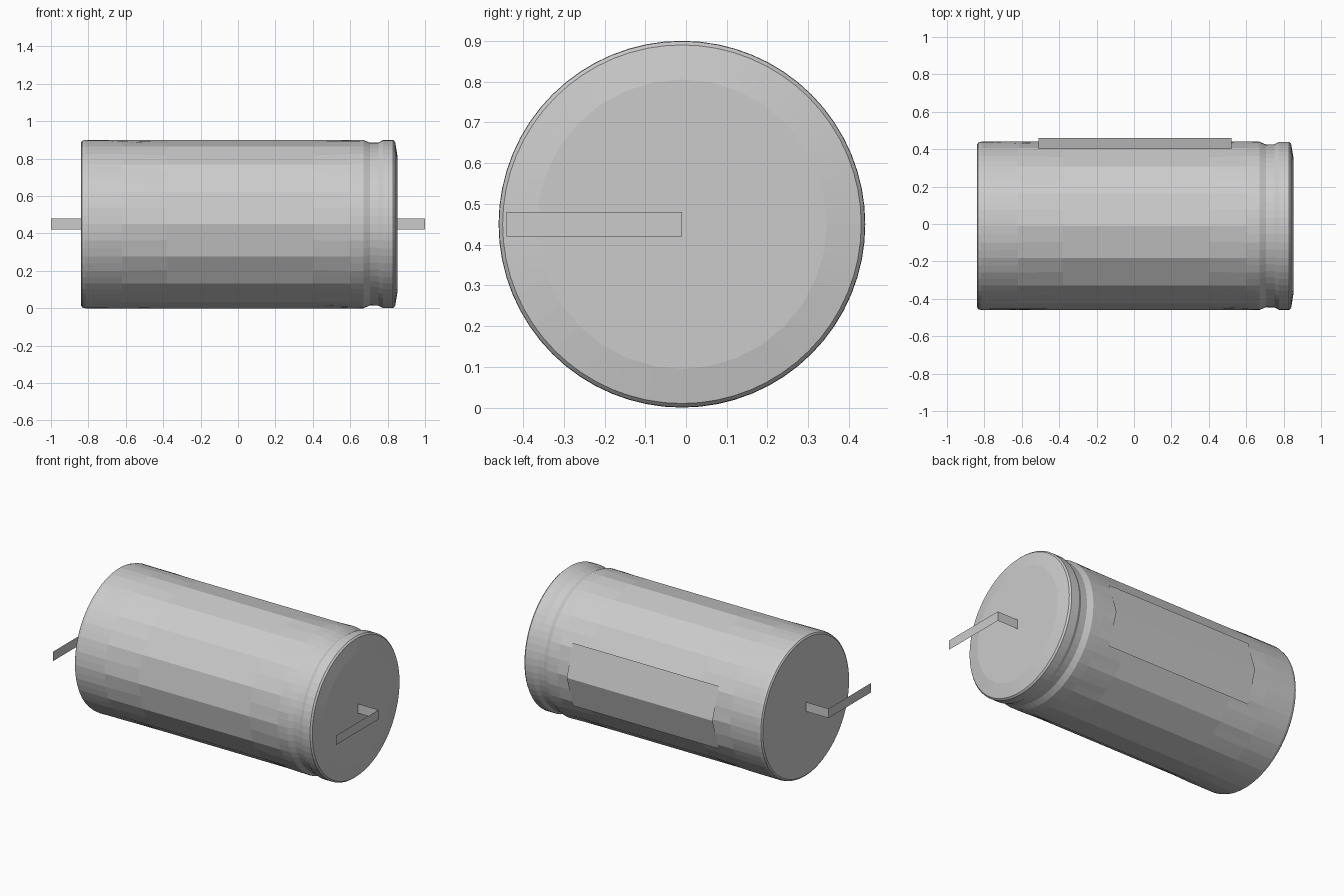
import bpy, bmesh, math

cube = bpy.data.objects.get("Cube")
if cube:
    bpy.data.objects.remove(cube, do_unlink=True)

grey = bpy.data.materials.new("plain grey")
grey.use_nodes = True
colour = (0.6, 0.6, 0.6, 1)
grey.diffuse_color = colour
grey.node_tree.nodes["Principled BSDF"].inputs["Base Color"].default_value = colour

CENTRE_Y, CENTRE_Z = -0.01, 0.45
STEPS = 64


def finish(name, bm):
    bmesh.ops.recalc_face_normals(bm, faces=bm.faces)
    mesh = bpy.data.meshes.new(name)
    bm.to_mesh(mesh)
    bm.free()
    mesh.materials.append(grey)
    obj = bpy.data.objects.new(name, mesh)
    bpy.context.collection.objects.link(obj)
    return obj


def ring(bm, x, radius, sides):
    """Ring of STEPS points lying on a regular polygon with the given sides."""
    verts = []
    wedge = 2 * math.pi / sides
    for i in range(STEPS):
        a = 2 * math.pi * i / STEPS
        r = radius * math.cos(wedge / 2) / math.cos(a % wedge - wedge / 2)
        verts.append(bm.verts.new((x, CENTRE_Y + r * math.cos(a), CENTRE_Z + r * math.sin(a))))
    return verts


def sheet(name, path, sweep):
    """Thin strip: a path of points swept along a vector."""
    bm = bmesh.new()
    rows = [(bm.verts.new(p), bm.verts.new([a + b for a, b in zip(p, sweep)])) for p in path]
    for (a, b), (c, d) in zip(rows, rows[1:]):
        bm.faces.new((a, b, d, c))
    return finish(name, bm)


# Can: rounded ends, broad facets in the middle, rolled groove near the left end
profile = [
    (-0.84, 0.435, 64), (-0.833, 0.445, 64), (-0.815, 0.45, 64),
    (-0.62, 0.45, 32), (-0.38, 0.45, 16), (0.40, 0.45, 16), (0.60, 0.45, 32),
    (0.67, 0.45, 64), (0.705, 0.435, 64), (0.75, 0.436, 64), (0.775, 0.449, 64),
    (0.83, 0.449, 64), (0.84, 0.44, 64), (0.854, 0.355, 32),
]
bm = bmesh.new()
rings = [ring(bm, *p) for p in profile]
for a, b in zip(rings, rings[1:]):
    for i in range(STEPS):
        j = (i + 1) % STEPS
        bm.faces.new((a[i], a[j], b[j], b[i]))
bm.faces.new(rings[0])
bm.faces.new(rings[-1])
finish("can", bm)

# Bent connector tabs on both ends
for side, name, base in ((1, "left_tab", 0.854), (-1, "right_tab", 0.84)):
    path = [(side * base, -0.01, 0.42), (side, -0.01, 0.42), (side, -0.44, 0.42)]
    sheet(name, path, (0, 0, 0.06))

# Folded label sheet on the back
sheet("back_label", [(-0.51, 0.40, 0.25), (-0.51, 0.46, 0.45), (-0.51, 0.40, 0.65)], (1.03, 0, 0))
